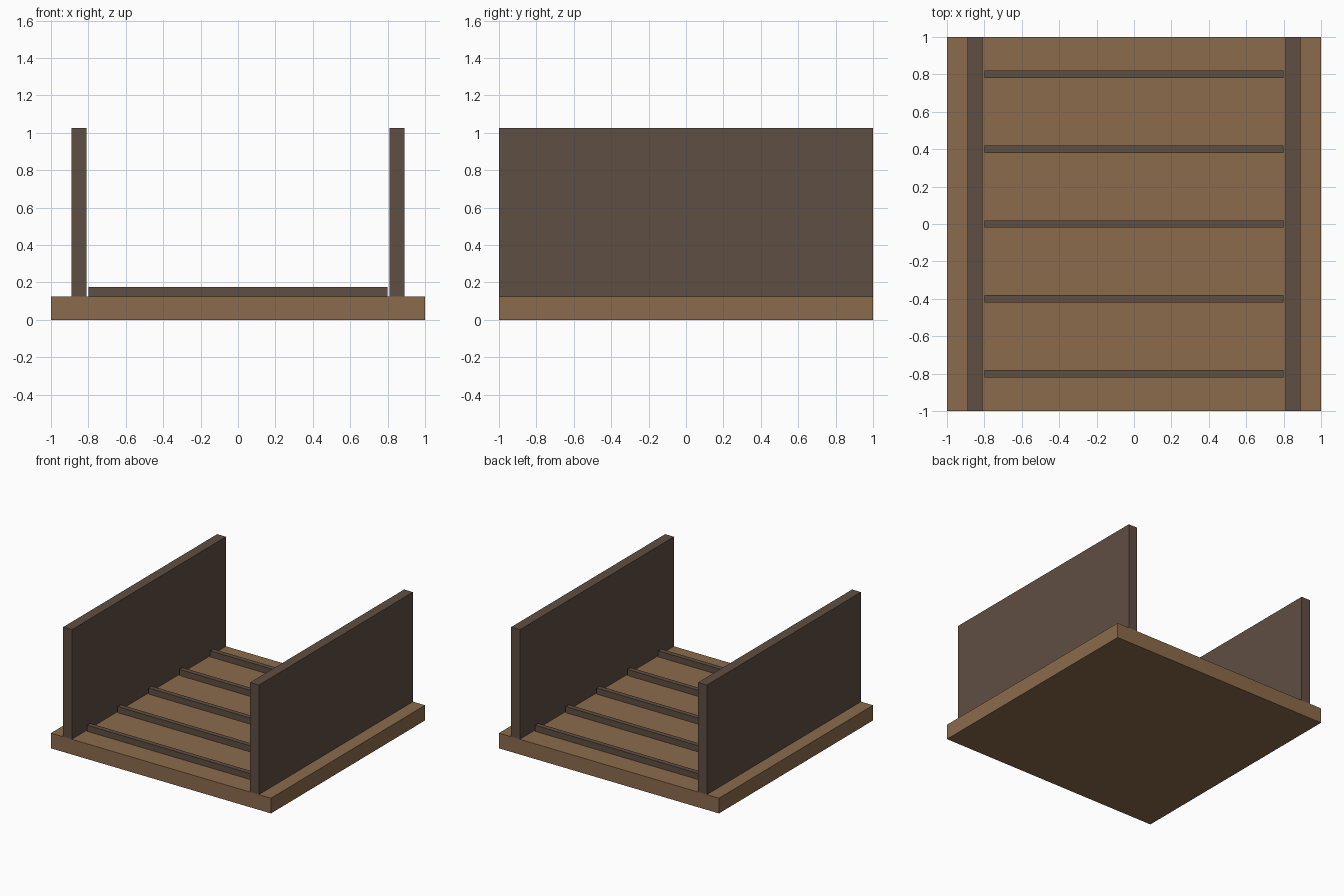
import bpy

if "Cube" in bpy.data.objects:
    bpy.data.objects.remove(bpy.data.objects["Cube"])


def linear(c):
    c /= 255
    return c / 12.92 if c <= 0.04045 else ((c + 0.055) / 1.055) ** 2.4


def material(name, rgb):
    m = bpy.data.materials.new(name)
    m.diffuse_color = (*[linear(c) for c in rgb], 1)
    m.use_nodes = True
    m.node_tree.nodes["Principled BSDF"].inputs["Base Color"].default_value = m.diffuse_color
    return m


def box(name, size, location, mat):
    bpy.ops.mesh.primitive_cube_add(size=1, location=location)
    ob = bpy.context.object
    ob.name = name
    ob.scale = size
    bpy.ops.object.transform_apply(location=False, rotation=False, scale=True)
    ob.data.materials.append(mat)
    return ob


light_wood = material("light brown wood", (139, 107, 75))
dark_wood = material("dark brown wood", (95, 78, 66))

BASE_H, WALL_H, SLAT_H = 0.125, 0.90, 0.05

# Floor slab
box("deck", (2, 2, BASE_H), (0, 0, BASE_H / 2), light_wood)

# Side walls running the full depth
for side, x in (("left", -0.85), ("right", 0.85)):
    box(side + "_wall", (0.08, 2, WALL_H), (x, 0, BASE_H + WALL_H / 2), dark_wood)

# Evenly spaced cross slats on the deck
for i in range(5):
    box(f"cross_slat_{i + 1}", (1.6, 0.04, SLAT_H),
        (0, -0.8 + 0.4 * i, BASE_H + SLAT_H / 2), dark_wood)
